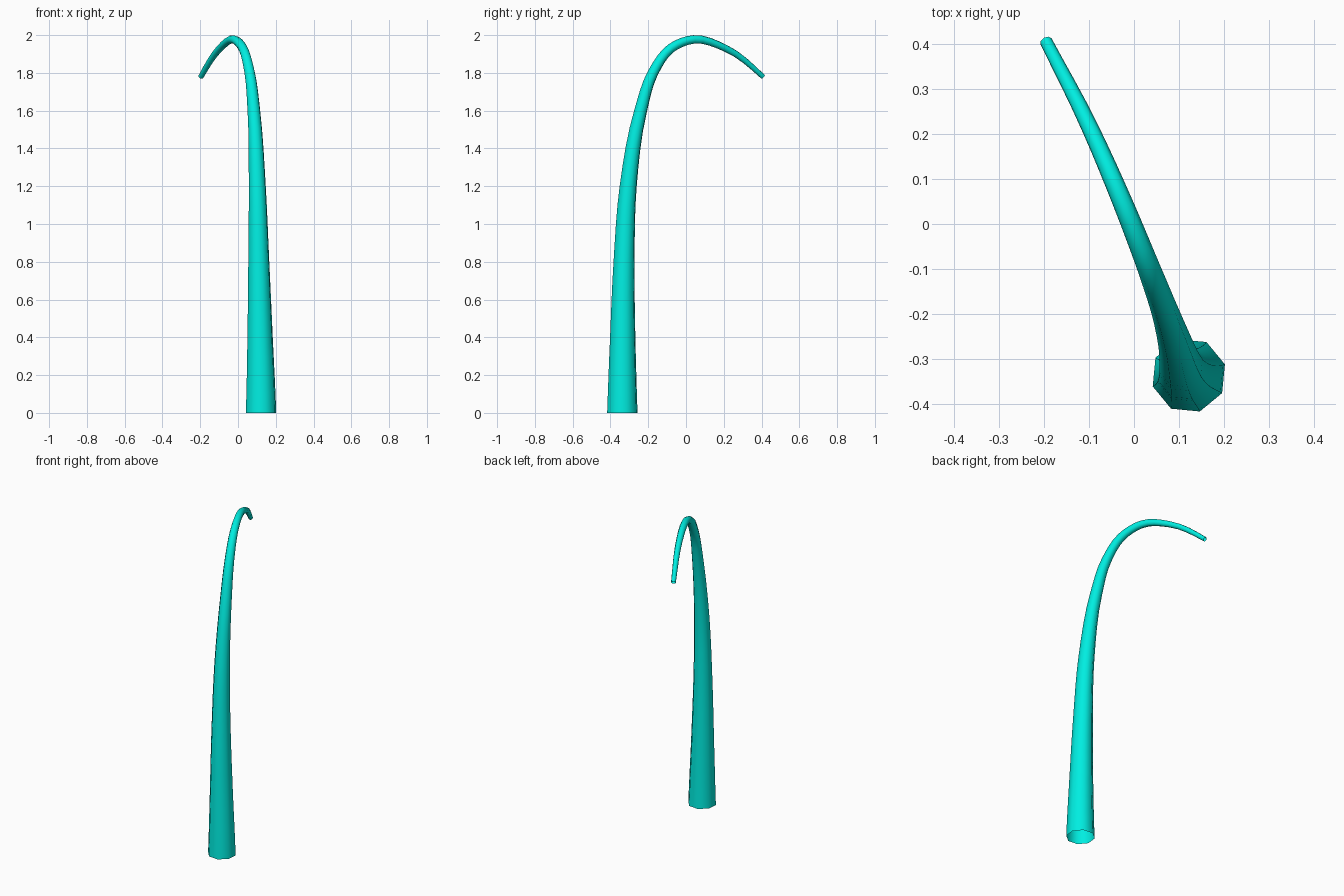
import bpy, bmesh, math
from mathutils import Vector
from mathutils.geometry import interpolate_bezier

if "Cube" in bpy.data.objects:
    bpy.data.objects.remove(bpy.data.objects["Cube"])

# Centre line of the bent tube: x, y, z, radius
PATH = [
    (0.122, -0.337, 0.00, 0.084),
    (0.117, -0.335, 0.40, 0.070),
    (0.110, -0.328, 0.80, 0.058),
    (0.102, -0.306, 1.20, 0.047),
    (0.084, -0.240, 1.60, 0.035),
    (0.062, -0.175, 1.80, 0.029),
    (0.026, -0.080, 1.93, 0.025),
    (-0.022, 0.040, 1.977, 0.0225),
    (-0.096, 0.210, 1.930, 0.019),
    (-0.196, 0.407, 1.780, 0.014),
]
SIDES, STEPS = 8, 4


def smooth_path(rows):
    """Curve through all points, with the radius blended along it."""
    pts = [Vector(r[:3]) for r in rows]
    last = len(pts) - 1
    out = []

    def tangent(i):
        if i == 0:
            return Vector((0, 0, 1))
        if i == last:
            return (pts[i] - pts[i - 1]).normalized() + Vector((0, 0, -0.12))
        a, b = pts[i] - pts[i - 1], pts[i + 1] - pts[i]
        return (a.normalized() * b.length + b.normalized() * a.length).normalized()

    for i in range(last):
        d = (pts[i + 1] - pts[i]).length / 3
        seg = interpolate_bezier(pts[i], pts[i] + tangent(i) * d,
                                 pts[i + 1] - tangent(i + 1) * d, pts[i + 1], STEPS + 1)
        for k, p in enumerate(seg[:-1]):
            t = k / STEPS
            out.append((p, rows[i][3] * (1 - t) + rows[i + 1][3] * t))
    out.append((pts[last], rows[last][3]))
    return out


# Sweep an eight-sided ring along the path, open at both ends
path = smooth_path(PATH)
bm = bmesh.new()
start = math.radians(17)
spokes = [Vector((math.cos(start + math.tau * k / SIDES),
                  math.sin(start + math.tau * k / SIDES), 0)) for k in range(SIDES)]
direction = Vector((0, 0, 1))
previous = None
for i, (centre, radius) in enumerate(path):
    if i > 0:
        ahead = (path[min(i + 1, len(path) - 1)][0] - path[i - 1][0]).normalized()
        turn = direction.rotation_difference(ahead)
        spokes = [turn @ s for s in spokes]
        direction = ahead
    ring = [bm.verts.new(centre + s * radius) for s in spokes]
    if previous:
        for k in range(SIDES):
            n = (k + 1) % SIDES
            face = bm.faces.new((previous[k], previous[n], ring[n], ring[k]))
            face.smooth = True
    previous = ring

mesh = bpy.data.meshes.new("bent_tube")
bm.to_mesh(mesh)
bm.free()
tube = bpy.data.objects.new("bent_tube", mesh)
bpy.context.collection.objects.link(tube)

# Turquoise colour
mat = bpy.data.materials.new("turquoise")
mat.diffuse_color = (0.0, 0.85, 0.75, 1)
mat.use_nodes = True
mat.node_tree.nodes["Principled BSDF"].inputs["Base Color"].default_value = mat.diffuse_color
mesh.materials.append(mat)
